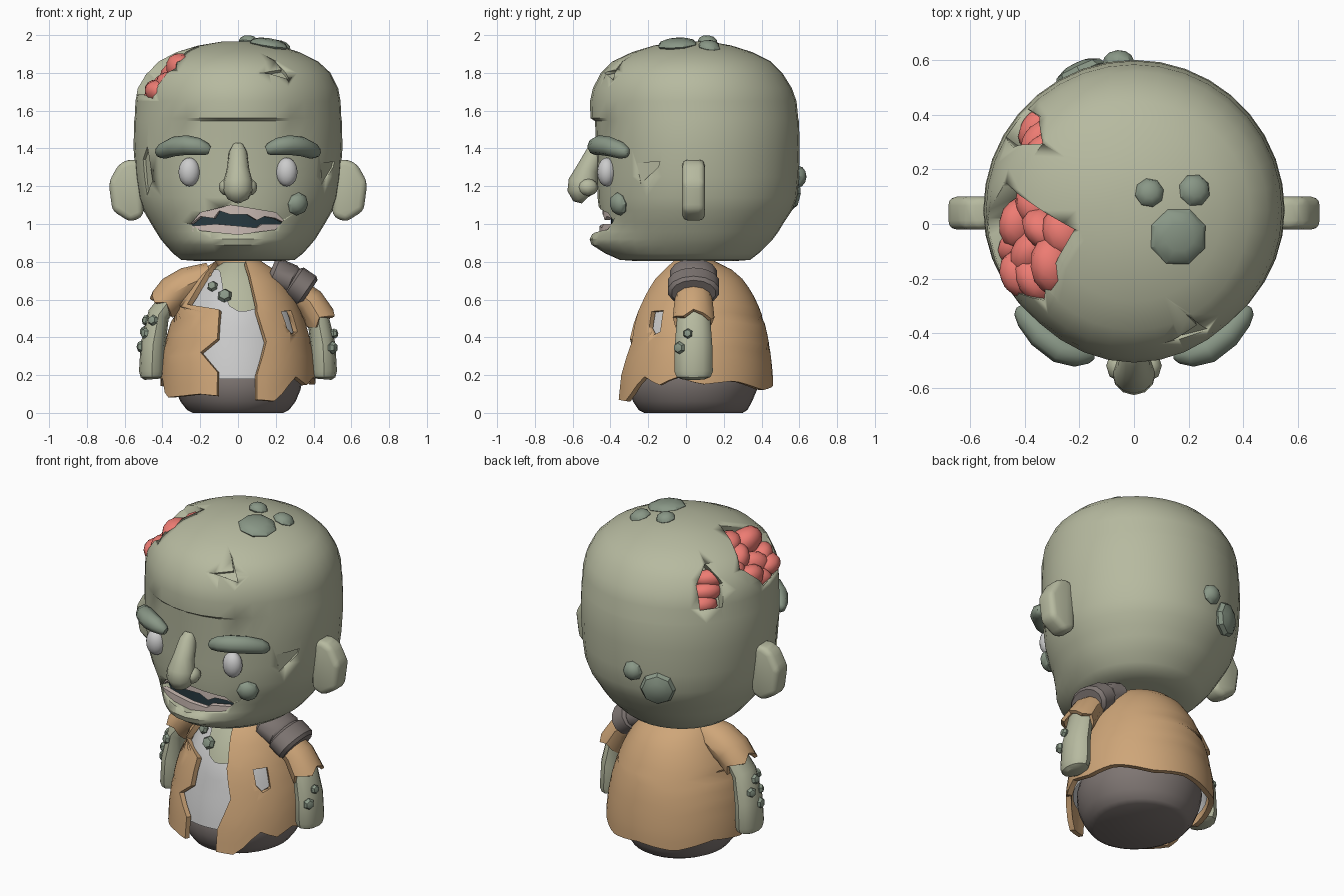
import bpy, bmesh, random
from math import sin, cos, asin, pi, radians
from mathutils import Vector, Matrix
from mathutils.bvhtree import BVHTree

if "Cube" in bpy.data.objects:
    bpy.data.objects.remove(bpy.data.objects["Cube"])

random.seed(4)

def material(name, rgb):
    m = bpy.data.materials.new(name)
    m.diffuse_color = (*rgb, 1)
    m.use_nodes = True
    m.node_tree.nodes["Principled BSDF"].inputs["Base Color"].default_value = m.diffuse_color
    return m

SKIN = material("skin", (.47, .49, .35))
WART = material("wart", (.25, .31, .24))
CLOTH = material("cloth", (.62, .38, .19))
BRAIN = material("brain", (.85, .20, .17))
BAND = material("band", (.21, .18, .17))
TEETH = material("teeth", (.60, .50, .46))
DARK = material("dark", (.02, .04, .05))

def finish(name, bm, mat=None, angle=35, thick=0, bevel=0):
    bmesh.ops.recalc_face_normals(bm, faces=bm.faces)
    me = bpy.data.meshes.new(name)
    bm.to_mesh(me)
    bm.free()
    ob = bpy.data.objects.new(name, me)
    bpy.context.collection.objects.link(ob)
    if mat:
        me.materials.append(mat)
    bpy.ops.object.select_all(action='DESELECT')
    ob.select_set(True)
    bpy.context.view_layer.objects.active = ob
    if thick:
        m = ob.modifiers.new("thickness", 'SOLIDIFY')
        m.thickness, m.offset = thick, -1
        bpy.ops.object.modifier_apply(modifier=m.name)
    if bevel:
        m = ob.modifiers.new("bevel", 'BEVEL')
        m.width, m.segments = bevel, 3
        bpy.ops.object.modifier_apply(modifier=m.name)
    bpy.ops.object.shade_smooth_by_angle(angle=radians(angle))
    return ob

def grid(name, rows, mat=None, closed=True, caps=True, **kw):
    bm = bmesh.new()
    vs = [[bm.verts.new(p) for p in r] for r in rows]
    n = len(rows[0])
    for a, b in zip(vs, vs[1:]):
        for i in range(n if closed else n - 1):
            j = (i + 1) % n
            bm.faces.new((a[i], a[j], b[j], b[i]))
    if closed and caps:
        bm.faces.new(vs[0])
        bm.faces.new(vs[-1])
    return finish(name, bm, mat, **kw)

def tube(name, path, mat, up=(0, 1, 0), squash=1, n=10, jag=0, **kw):
    """Sweep along (x, y, z, radius) points; squash scales the 'up' radius."""
    P = [Vector(p[:3]) for p in path]
    rows = []
    for i, p in enumerate(P):
        t = (P[min(i + 1, len(P) - 1)] - P[max(i - 1, 0)]).normalized()
        v = t.cross(Vector(up)).normalized()
        u = v.cross(t)
        last = jag if i == len(P) - 1 else 0
        rows.append([p + path[i][3] * (u * squash * sin(a) + v * cos(a)) + t * last * (k % 3 - 1)
                     for k, a in enumerate(2 * pi * k / n for k in range(n))])
    return grid(name, rows, mat, **kw)

def facing(p, nrm):
    return Matrix.Translation(p) @ Vector(nrm).to_track_quat('Z', 'Y').to_matrix().to_4x4()

def prism(name, pts, depth, mtx, mat=None, **kw):
    bm = bmesh.new()
    lo, hi = ([bm.verts.new(mtx @ Vector((x, y, s * depth / 2))) for x, y in pts] for s in (-1, 1))
    bm.faces.new(lo)
    bm.faces.new(hi)
    for i in range(len(pts)):
        j = (i + 1) % len(pts)
        bm.faces.new((lo[i], lo[j], hi[j], hi[i]))
    return finish(name, bm, mat, **kw)

def cut(ob, cutter):
    m = ob.modifiers.new("cut", 'BOOLEAN')
    m.operation, m.object = 'DIFFERENCE', cutter
    bpy.context.view_layer.objects.active = ob
    bpy.ops.object.modifier_apply(modifier=m.name)
    bpy.data.objects.remove(cutter)

def balls(name, items, mat, seg=8, rings=6, **kw):
    bm = bmesh.new()
    for p, nrm, r in items:
        bmesh.ops.create_uvsphere(bm, u_segments=seg, v_segments=rings, radius=1,
                                  matrix=facing(p, nrm) @ Matrix.Diagonal((*r, 1)))
    return finish(name, bm, mat, **kw)

def interp(tab, z):
    for a, b in zip(tab, tab[1:]):
        if z <= b[0]:
            f = max(0, (z - a[0]) / (b[0] - a[0]))
            return [p + (q - p) * f for p, q in zip(a[1:], b[1:])]
    return tab[-1][1:]

def ring_pt(tab, z, t, off=0):
    w, yf, yb = interp(tab, z)
    d = (.05 - yf if cos(t) > 0 else yb - .05) + off
    return Vector(((w + off) * sin(t), .05 - d * cos(t), z))

def circle(n):
    return [2 * pi * i / n - pi for i in range(n)]

# Head: rows of (height, half width, front y, back y), plus a jutting jaw and forehead
HEAD = [(.803, .20, -.25, .25), (.81, .30, -.35, .34), (.845, .345, -.40, .385), (.89, .385, -.42, .43), (.92, .41, -.43, .46),
        (.96, .435, -.44, .49), (1.01, .465, -.45, .52), (1.07, .50, -.46, .56), (1.14, .525, -.468, .588),
        (1.25, .542, -.47, .598), (1.4, .553, -.475, .602), (1.545, .55, -.482, .598), (1.56, .547, -.484, .594),
        (1.65, .543, -.488, .585), (1.72, .53, -.48, .56), (1.8, .49, -.448, .51), (1.86, .425, -.39, .45),
        (1.91, .325, -.285, .35), (1.945, .21, -.17, .24), (1.965, .09, -.05, .13)]
BULGE = [(.82, 0), (.89, .08), (.93, .08), (1.0, .01), (1.05, 0), (1.545, 0), (1.56, .022), (1.66, .02), (1.82, 0)]

def head_pt(z, t):
    p = ring_pt(HEAD, z, t)
    if cos(t) > 0:
        p.y -= interp(BULGE, z)[0] * max(0, 1 - (p.x / .34) ** 2)
    return p

def face_y(x, z):
    return head_pt(z, asin(max(-1, min(1, x / interp(HEAD, z)[0])))).y

head = grid("head", [[head_pt(r[0], t) for t in circle(36)] for r in HEAD], SKIN)
tree = BVHTree.FromPolygons([v.co.copy() for v in head.data.vertices], [p.vertices[:] for p in head.data.polygons])

# Skull holes, mouth opening and scars
skull_n = Vector((-.7, 0, .7))
hole_c = Vector((-.39, -.05, 1.80))
cut(head, prism("hole_cutter", [(-.03, .22), (-.2, -.05), (-.07, -.19), (.19, -.14), (.23, .06)], .28, facing(hole_c, skull_n)))
back_c, back_n = tree.find_nearest(Vector((-.41, .35, 1.74)))[:2]
cut(head, prism("hole_cutter", [(0, .15), (-.075, .04), (-.07, -.1), (.06, -.1), (.075, .03)], .18, facing(back_c, back_n)))
cut(head, prism("mouth_cutter", [(-.25, 1.0), (-.2, 1.06), (-.04, 1.1), (.2, 1.06), (.24, 1.02), (.2, .97), (0, .945), (-.2, .965)],
                .5, facing((0, -.57, 0), (0, -1, 0))))
SCARS = [((.2, -.4, 1.83), [(-.07, -.02), (.04, .0), (.02, .08), (.07, -.06)], .04),
         ((.5, -.2, 1.28), [(-.08, .04), (.06, .05), (.05, .02), (-.06, -.07)], .02),
         ((-.5, -.2, 1.28), [(-.03, -.13), (.05, -.05), (.02, .13), (-.04, .06)], .03)]
for p, shape, depth in SCARS:
    q, nrm = tree.find_nearest(Vector(p))[:2]
    cut(head, prism("scar_cutter", shape, depth, facing(q, nrm)))

# Brain lobes in both holes
lobes = []
frame = facing(hole_c - .065 * skull_n, skull_n)
for x, y, r in [(-.02, .12, .09), (.1, .08, .1), (.15, -.03, .085), (.13, -.09, .08), (.05, -.05, .09),
                (-.05, -.1, .085), (-.03, .03, .085), (-.12, -.03, .085), (.03, -.13, .07)]:
    tilt = skull_n + Vector([random.uniform(-.5, .5) for _ in range(3)])
    lobes.append((frame @ Vector((x, y, random.uniform(-.02, .01))), tilt, (r * 1.15, r * .8, r)))
for s in (-.07, 0, .07):
    lobes.append((facing(back_c - .09 * back_n, back_n) @ Vector((s * .5, s, 0)), back_n, (.09, .055, .06)))
balls("brain", lobes, BRAIN, 10, 7, angle=50)

# Mouth: dark backing, ragged upper teeth, lower gum
def mouth_strip(name, cols, off, mat, thick):
    rows = [[(c[0], face_y(c[0], 1.02) + off, c[k]) for c in cols] for k in (1, 2)]
    grid(name, rows, mat, closed=False, thick=thick)

mouth_strip("mouth_inside", [(x / 20, .93, 1.11) for x in range(-5, 6)], .06, DARK, .01)
mouth_strip("upper_teeth", [(-.25, 1.02, 1.0), (-.2, 1.07, 1.04), (-.13, 1.09, 1.03), (-.1, 1.1, 1.07), (-.04, 1.11, 1.05),
                            (.05, 1.1, 1.05), (.1, 1.09, 1.02), (.14, 1.08, 1.04), (.2, 1.07, 1.03), (.24, 1.03, 1.01)], .015, TEETH, .03)
mouth_strip("lower_gum", [(-.24, .96, .99), (-.12, .94, 1.0), (0, .93, .99), (.1, .94, .98), (.13, .94, 1.0), (.23, .96, 1.0)],
            .0, TEETH, .03)

# Nose, eyes, brows and ears
tube("nose", [(0, -.46, 1.415, .03), (0, -.48, 1.38, .048), (0, -.52, 1.29, .06), (0, -.545, 1.22, .078),
              (0, -.548, 1.18, .08), (0, -.54, 1.14, .06), (0, -.53, 1.13, .03)], SKIN, squash=1, n=12, angle=60)
for s, side in ((-1, "right"), (1, "left")):
    balls(side + "_nostril", [((.06 * s, -.52, 1.195), (0, 0, 1), (.042, .055, .045))], SKIN, angle=60)
    balls(side + "_eye", [((.258 * s, -.42, 1.275), (0, 0, 1), (.057, .05, .076))], None, 16, 10, angle=60)
    tube(side + "_brow", [(.15 * s, -.48, 1.39, .02), (.165 * s, -.48, 1.395, .032), (.21 * s, -.478, 1.41, .046), (.27 * s, -.46, 1.418, .052),
                          (.34 * s, -.405, 1.41, .052), (.39 * s, -.345, 1.39, .045), (.415 * s, -.315, 1.378, .03), (.42 * s, -.305, 1.375, .015)],
         WART, up=(0, 0, 1), n=8, angle=48)
    prism(side + "_ear", [(.5 * s, 1.33), (.57 * s, 1.345), (.63 * s, 1.32), (.685 * s, 1.22), (.665 * s, 1.07),
                          (.57 * s, 1.01), (.5 * s, 1.04)], .12, facing((0, .04, 0), (0, -1, 0)), SKIN, bevel=.04)

# Head warts
warts = []
for p, r in [((.17, -.05, 2), .108), ((.06, .12, 2), .054), ((.24, .13, 2), .06), ((.36, -.42, 1.09), .062),
             ((-.21, .58, 1.16), .1), ((-.06, .62, 1.25), .058)]:
    q, nrm = tree.find_nearest(Vector(p))[:2]
    warts.append((q, nrm, (r, r, .035 if p[2] == 2 else .045)))
balls("head_warts", warts, WART)

# Coat: open-fronted shell with ragged hem and edges
COAT = [(.06, .412, -.37, .46), (.2, .41, -.355, .46), (.3, .40, -.335, .45), (.4, .38, -.31, .435), (.5, .35, -.285, .41),
        (.6, .31, -.24, .37), (.7, .25, -.18, .31), (.76, .19, -.12, .24), (.805, .12, -.07, .15)]
EDGES = [(.07, -.11, .1), (.2, -.11, .1), (.3, -.2, .13), (.38, -.11, .15), (.54, -.1, .1), (.57, -.27, .1), (.74, -.17, .06), (.8, -.12, .04)]
HEM = [(15, .07), (32, .06), (36, .12), (50, .2), (60, .14), (75, .19), (95, .15), (120, .17), (150, .12), (180, .145),
       (210, .12), (240, .17), (270, .14), (282, .19), (292, .08), (315, .09), (330, .1), (345, .09)]
rows = []
for k, zn in enumerate((.07, .13, .2, .25, .3, .38, .46, .54, .57, .62, .67, .71, .74, .77, .805)):
    w = interp(COAT, zn)[0]
    xl, xr = interp(EDGES, zn)
    t0, t1 = asin(min(1, xr / w)), 2 * pi + asin(max(-1, xl / w))
    row = []
    for i in range(49):
        f = min(1, min(i, 48 - i) / 10)      # rows even out away from the torn edges
        zi = zn + (.07 + .735 * k / 14 - zn) * f
        t = t0 + (t1 - t0) * i / 48
        z = zi + (interp(HEM, t * 180 / pi)[0] - .07) * (.805 - zi) / .735
        row.append(ring_pt(COAT, z, t))
    rows.append(row)
coat = grid("coat", rows, CLOTH, closed=False, thick=.03)
cut(coat, prism("tear_cutter", [(-.045, .06), (.035, .065), (.045, -.05), (.0, -.07), (-.035, -.03)], .16, facing((.285, -.17, .48), (.75, -.65, .1))))

# Shirt, chest and trousers under the coat
NECK = [(-pi, .76), (-.7, .76), (-.5, .73), (-.1, .54), (.3, .54), (.5, .7), (pi, .76)]
grid("shirt", [[ring_pt(COAT, .18 + (interp(NECK, t)[0] - .18) * k / 8, t, -.04) for t in circle(40)] for k in range(9)], caps=False)
grid("chest", [[ring_pt(COAT, z, t, -.055) for t in circle(24)] for z in (.4, .5, .6, .7, .76, .8)], SKIN)
PELVIS = [(0, .24, -.22, .30), (.015, .27, -.25, .325), (.06, .305, -.28, .35), (.12, .33, -.305, .375), (.19, .345, -.303, .39), (.26, .33, -.28, .38)]
grid("trousers", [[ring_pt(PELVIS, r[0], t) for t in circle(32)] for r in PELVIS], BAND)

# Arms and sleeves
for s, side in ((-1, "right"), (1, "left")):
    tube(side + "_arm", [(.3 * s, .04, .68, .05), (.42 * s, .04, .52, .058), (.45 * s, .04, .36, .066), (.456 * s, .04, .22, .068),
                         (.456 * s, .04, .19, .06), (.455 * s, .04, .178, .04)], SKIN, squash=1.5, n=12)
tube("right_sleeve", [(-.14, .04, .73, .07), (-.26, .04, .68, .095), (-.34, .04, .635, .095), (-.395, .04, .57, .09)],
     CLOTH, squash=1.25, n=12, jag=.02, caps=False, thick=.02)
tube("left_sleeve", [(.3, .04, .65, .07), (.38, .04, .59, .078), (.44, .04, .49, .085)],
     CLOTH, squash=1.3, n=12, jag=.018, caps=False, thick=.02)
for k, (a, b, r) in enumerate([((.17, .745), (.3, .69), .088), ((.28, .7), (.375, .635), .096)]):
    d = Vector((b[0] - a[0], 0, b[1] - a[1])) * .15
    tube("shoulder_band_%d" % (k + 1), [(a[0], .04, a[1], r * .8), (a[0] + d.x, .04, a[1] + d.z, r),
                                        (b[0] - d.x, .04, b[1] - d.z, r), (b[0], .04, b[1], r * .85)], BAND, squash=1.45, n=14)

# Body warts
balls("body_warts", [(Vector(p), Vector(n), (r, r, r * .8)) for p, n, r in [
    ((-.135, -.135, .67), (-.3, -1, .4), .03), ((-.07, -.18, .62), (-.1, -1, .4), .04),
    ((.51, .01, .42), (1, -.2, .1), .027), ((.5, -.035, .345), (1, -.5, 0), .034),
    ((-.45, -.04, .49), (-.5, -.9, .2), .03), ((-.49, -.01, .42), (-.8, -.5, .1), .03), ((-.51, .02, .35), (-1, 0, 0), .034),
    ((-.495, .08, .43), (-1, .5, 0), .03), ((-.485, .03, .49), (-1, .1, .2), .03)]], WART, 6, 4)
